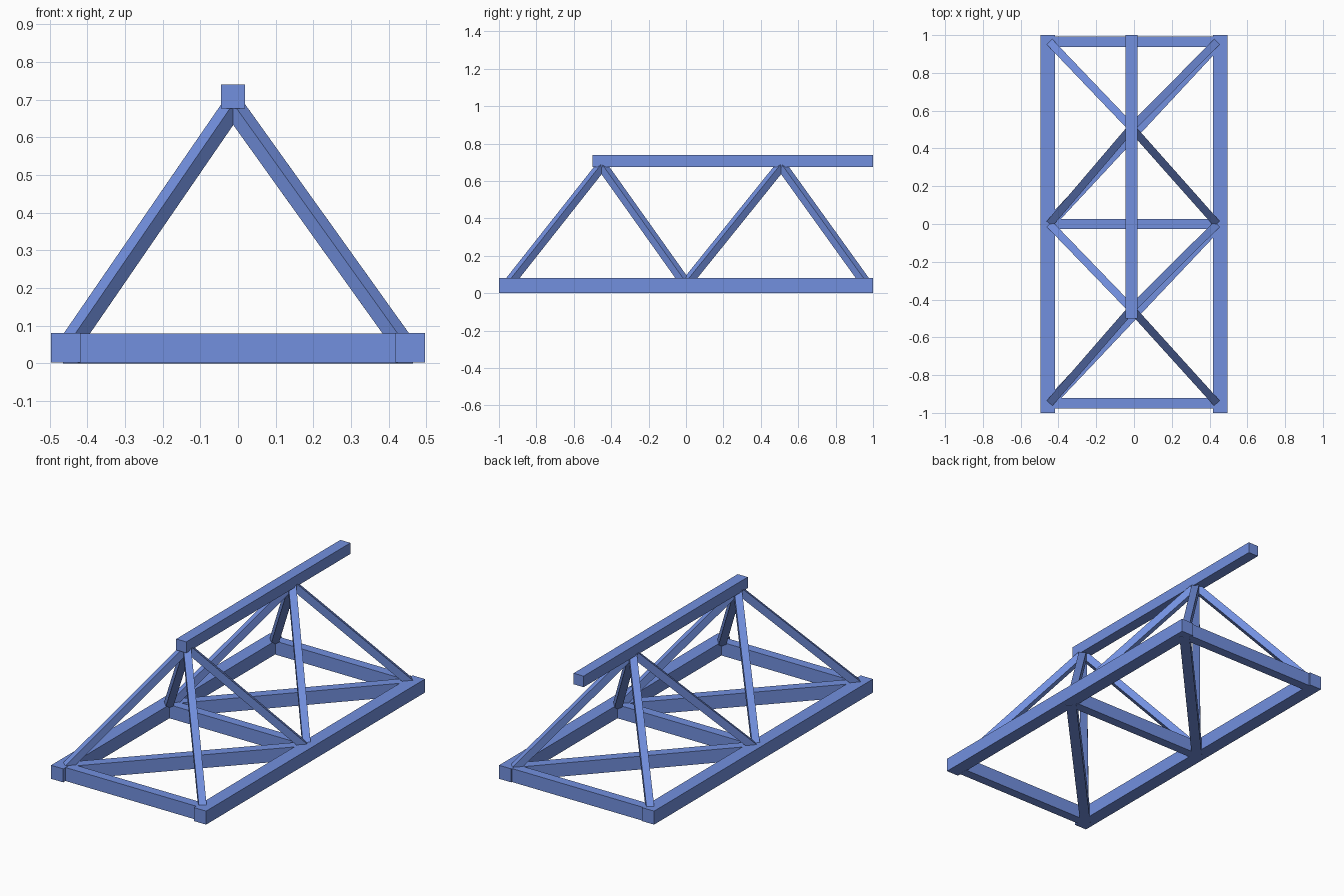
import bpy
from mathutils import Vector, Matrix

if "Cube" in bpy.data.objects:
    bpy.data.objects.remove(bpy.data.objects["Cube"])


def beam(name, a, b, width, height):
    """Box beam from a to b: width is horizontal, height is square to the run."""
    a, b = Vector(a), Vector(b)
    run = (b - a).normalized()
    side = run.cross(Vector((0, 0, 1))).normalized()
    up = side.cross(run)
    rot = Matrix((side, run, up)).transposed()
    bpy.ops.mesh.primitive_cube_add(size=1)
    ob = bpy.context.object
    ob.name = name
    size = Matrix.Diagonal((width, (b - a).length, height, 1))
    ob.data.transform(Matrix.Translation((a + b) / 2) @ rot.to_4x4() @ size)
    ob.data.materials.append(blue)
    return ob


blue = bpy.data.materials.new("blue_paint")
blue.diffuse_color = (0.17, 0.28, 0.74, 1)
blue.use_nodes = True
blue.node_tree.nodes["Principled BSDF"].inputs["Base Color"].default_value = blue.diffuse_color

node_y = (-0.95, 0.0, 0.965)    # joints along the bottom rails
apex_y = (-0.45, 0.51)          # joints under the ridge
ridge_x = -0.013

# Bottom rails
for label, x in (("left", -0.457), ("right", 0.457)):
    beam(f"bottom_rail_{label}", (x, -1, 0.041), (x, 1, 0.041), 0.078, 0.078)

# Cross beams between the rails
for i, y in enumerate(node_y):
    beam(f"cross_beam_{i}", (-0.425, y, 0.04), (0.425, y, 0.04), 0.055, 0.078)

# Floor diagonals, one per bay
for i in range(2):
    beam(f"floor_diagonal_{i}", (-0.445, node_y[i] + 0.005, 0.0385),
         (0.445, node_y[i + 1] - 0.005, 0.0385), 0.055, 0.077)

# Ridge beam
beam("ridge_beam", (ridge_x, -0.5, 0.708), (ridge_x, 1, 0.708), 0.064, 0.064)

# Sloping struts: four per apex
for i, ay in enumerate(apex_y):
    for j, y in enumerate(node_y[i:i + 2]):
        for label, x in (("left", -0.448), ("right", 0.44)):
            beam(f"strut_{i}_{j}_{label}", (x, y, 0.05),
                 (ridge_x, ay, 0.683), 0.041, 0.041)
